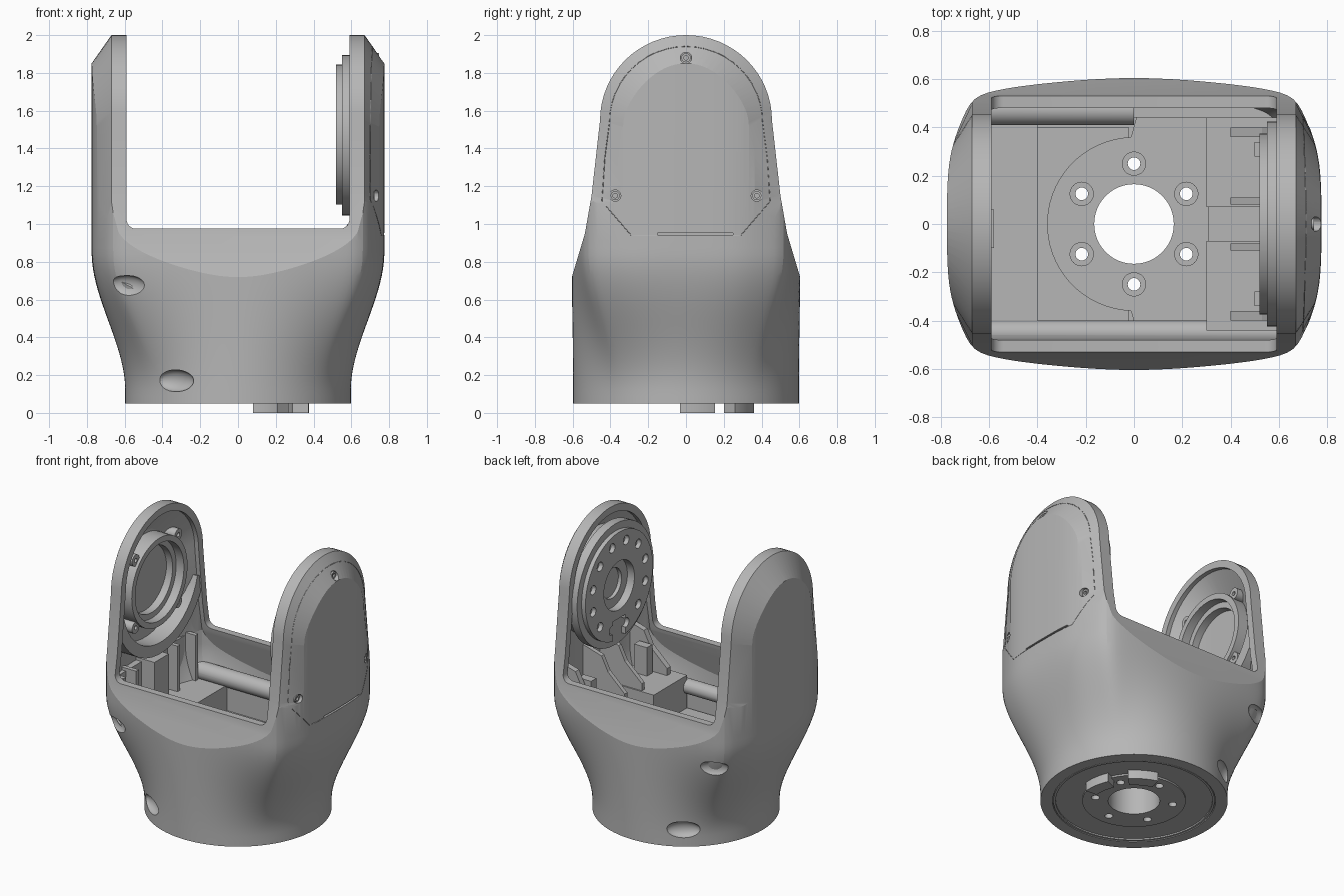
import bpy, bmesh
from math import sin, cos, pi, radians, sqrt
from mathutils import Matrix

if "Cube" in bpy.data.objects:
    bpy.data.objects.remove(bpy.data.objects["Cube"])

grey = bpy.data.materials.new("cast grey")
grey.use_nodes = True
grey.diffuse_color = (0.47, 0.47, 0.47, 1)
grey.node_tree.nodes["Principled BSDF"].inputs["Base Color"].default_value = grey.diffuse_color


def finish(name, bm):
    bmesh.ops.recalc_face_normals(bm, faces=bm.faces)
    mesh = bpy.data.meshes.new(name)
    bm.to_mesh(mesh)
    bm.free()
    mesh.materials.append(grey)
    obj = bpy.data.objects.new(name, mesh)
    bpy.context.collection.objects.link(obj)
    return obj


def loft(name, rings, closed=False):
    bm = bmesh.new()
    rows = [[bm.verts.new(p) for p in ring] for ring in rings]
    n = len(rows[0])
    for a, b in zip(rows, rows[1:] + (rows[:1] if closed else [])):
        for i in range(n):
            j = (i + 1) % n
            bm.faces.new((a[i], a[j], b[j], b[i]))
    if not closed:
        bm.faces.new(rows[0])
        bm.faces.new(rows[-1])
    return finish(name, bm)


def place(u, v, w, axis):
    return {"x": (w, u, v), "y": (u, w, v), "z": (u, v, w)}[axis]


def prism(name, pts, axis, a, b):
    return loft(name, [[place(u, v, w, axis) for u, v in pts] for w in (a, b)])


def arc(r, a0=0, a1=360, n=48, c=(0, 0)):
    full = a1 - a0 == 360
    steps = [radians(a0 + (a1 - a0) * i / (n if full else n - 1)) for i in range(n)]
    return [(c[0] + r * cos(t), c[1] + r * sin(t)) for t in steps]


def cyl(name, axis, c, r, a, b, n=48):
    return prism(name, arc(r, n=n, c=c), axis, a, b)


def tube(name, axis, c, r0, r1, a, b):
    spec = [(r0, a), (r1, a), (r1, b), (r0, b)]
    return loft(name, [[place(u, v, w, axis) for u, v in arc(r, c=c)] for r, w in spec], True)


def sector(name, axis, c, r0, r1, a0, a1, a, b):
    pts = arc(r1, a0, a1, 20, c) + arc(r0, a1, a0, 20, c)
    return prism(name, pts, axis, a, b)


def box(name, x0, x1, y0, y1, z0, z1):
    return prism(name, [(x0, y0), (x1, y0), (x1, y1), (x0, y1)], "z", z0, z1)


def boolean(target, cutter, op="DIFFERENCE", keep=False):
    mod = target.modifiers.new("cut", "BOOLEAN")
    mod.operation, mod.object, mod.solver = op, cutter, "EXACT"
    bpy.context.view_layer.objects.active = target
    bpy.ops.object.modifier_apply(modifier=mod.name)
    if not keep:
        bpy.data.objects.remove(cutter)


def side_profile(sides, centre, a, b, t):
    """Arched side outline, symmetric in y, inset by t."""
    right = [(y - t, z) for y, z in sides]
    top = [((a - t) * cos(k * pi / 32), centre + (b - t) * sin(k * pi / 32)) for k in range(33)]
    return right + top + [(-y, z) for y, z in reversed(right)]


def top_radius(c, d):
    """Polar radius of the upper section: bowed front, bevelled corner, flat side, softly joined."""
    c, d = abs(c), abs(d)
    bowed = 1.21 / (d + sqrt(d * d + .382 * c * c))
    bevel = .2098 / (.23 * c + .105 * d)
    flat = .775 / max(c, .01)
    return sum(r ** -30 for r in (bowed, bevel, flat)) ** (-1 / 30)


def shell_solid(name, t, z0):
    """Flared round-to-square body trimmed by the arched fork outline."""
    wide = side_profile([(.62, -.05), (.61, .7), (.535, .95), (.5, 1.15)], 1.55, .455, .45, t)
    flat = side_profile([(.62, -.05), (.61, .7), (.42, .9), (.29, 1.1)], 1.5, .29, .35, t)
    ends = [(-.775 + t, flat), (-.67 + t, wide), (.67 - t, wide), (.775 - t, flat)]
    fork = loft("fork_trim", [[(x, y, z) for y, z in p] for x, p in ends])
    rings = []
    for k in range(25):
        z = z0 + (.95 - z0) * k / 24 if k < 24 else 2.2
        s = min(max((z - .12) / .73, 0), 1)
        s = s * s * (3 - 2 * s)
        ring = []
        for i in range(180):
            c, d = cos(i * pi / 90), sin(i * pi / 90)
            r = .597 * (1 - s) + top_radius(c, d) * s - t
            ring.append((r * c, r * d, z))
        rings.append(ring)
    body = loft(name, rings)
    boolean(body, fork, "INTERSECT")
    return body


# Outer housing: U-shaped opening and hollow inside
FLOOR = .45
housing = shell_solid("housing", 0, .05)
slot = ([(.59, 2.3), (-.59, 2.3)] + arc(.05, 180, 270, 8, (-.54, 1.025))
        + arc(.05, 270, 360, 8, (.54, 1.025)))
boolean(housing, prism("slot", slot, "y", -1, 1))
boolean(housing, shell_solid("cavity", .05, FLOOR))

# Shallow scoops for the side bolts, mirrored front to back
for s in (1, -1):
    for x, y, z, ang, depth in [(-.59, .525, .67, 114, .04), (-.33, .5, .17, 123, .045)]:
        bm = bmesh.new()
        m = (Matrix.Translation((x, s * y, z)) @ Matrix.Rotation(radians(s * ang), 4, "Z")
             @ Matrix.Diagonal((depth, .11, .058, 1)))
        bmesh.ops.create_uvsphere(bm, u_segments=32, v_segments=16, radius=1, matrix=m)
        boolean(housing, finish("scoop", bm))

# Cover seam laid on the outer arm, traced onto the surface
bpy.context.view_layer.update()
half = [(0, .94), (.29, .94), (.445, 1.12), (.43, 1.35)]
outline = half + [(.405 * cos(k * pi / 24), 1.54 + .4 * sin(k * pi / 24)) for k in range(25)]
outline += [(-y, z) for y, z in reversed(half[1:])]
path = []
for (y0, z0), (y1, z1) in zip(outline, outline[1:] + outline[:1]):
    for k in range(6):
        hit, p, _, _ = housing.ray_cast((2, y0 + (y1 - y0) * k / 6, z0 + (z1 - z0) * k / 6), (-1, 0, 0))
        if hit:
            path.append(p.copy())
curve = bpy.data.curves.new("cover_seam", "CURVE")
curve.dimensions, curve.bevel_depth, curve.bevel_resolution = "3D", .002, 0
spline = curve.splines.new("POLY")
spline.points.add(len(path) - 1)
for pt, p in zip(spline.points, path):
    pt.co = (*p, 1)
spline.use_cyclic_u = True
curve.materials.append(grey)
bpy.context.collection.objects.link(bpy.data.objects.new("cover_seam", curve))

# Cover screws and pry slot
for y, z in [(0, 1.88), (.375, 1.15), (-.375, 1.15)]:
    x = housing.ray_cast((2, y, z), (-1, 0, 0))[1].x
    boolean(housing, cyl("bore", "x", (y, z), .03, x - .02, 1, 24))
    tube("cover_screw", "x", (y, z), .012, .024, x - .025, x - .008)
boolean(housing, box("pry_slot", .755, .9, -.15, .25, .94, .952))

# Floor plates with a stepped, D-shaped centre
floor_plate = box("floor_plate", -.41, -.02, -.4, .4, .42, .47)
d_shape = arc(.36, 92, 268, 32) + [(.01, -.44), (.31, -.44), (.31, .44), (.01, .44)]
centre_plate = prism("centre_plate", d_shape, "z", .42, .5)
bosses = arc(.25, 30, 390, 6)
for p in bosses:
    tube("bolt_boss", "z", p, .026, .05, .49, .515)

# Base underside recess, hub and through holes
boolean(housing, tube("base_recess", "z", (0, 0), .33, .52, 0, .062))
cutters = [cyl("bore", "z", (0, 0), .165, -.1, 1)]
cutters += [cyl("hole", "z", p, .0265, -.1, 1, 18) for p in bosses]
for c in cutters:
    for part in (housing, floor_plate, centre_plate):
        boolean(part, c, keep=True)
    bpy.data.objects.remove(c)
tube("base_ring", "z", (0, 0), .5, .515, .052, .07)
for a0, a1 in [(44, 74), (-5, 24)]:
    sector("base_key", "z", (0, 0), .29, .375, a0, a1, 0, .08)

# Parts reaching into the walls are listed here and trimmed to the shell later
HUB = (0, 1.47)
inside = []

# Long rounded rails along front and back walls, shelf beneath the right arm
inside += [cyl("back_rail", "x", (.47, .67), .06, -.72, 0, 32),
           cyl("front_rail", "x", (-.45, .65), .05, -.72, .7, 32),
           box("back_ledge", 0, .75, .44, .6, .44, .6),
           box("front_ledge", -.75, .75, -.6, -.45, .44, .65),
           box("back_wall_ledge", -.75, 0, .45, .6, .44, .66),
           box("right_shelf", -.75, -.4, -.6, .6, .44, .63)]

# Brackets under the output flange
rib = [(.4, .6), (.75, .6), (.75, 1.05), (.58, 1.0), (.53, .9), (.4, .78)]
for s in (1, -1):
    for name, near, far in [("shelf", .07, .44), ("rib", .08, .11), ("outer_rib", .36, .4)]:
        y0, y1 = sorted((s * near, s * far))
        if name == "shelf":
            inside.append(box("bracket_shelf", .3, .75, y0, y1, .44, .73))
        else:
            inside.append(prism("bracket_" + name, rib, "y", y0, y1))
    box("bracket_lug", .5, .6, s * .31 - .03, s * .31 + .03, .7, .93)

# Bearing seat, collar and ribs inside the right arm
inside += [tube("bearing_seat", "x", HUB, .27, .31, -.74, -.61),
           tube("bearing_step", "x", HUB, .23, .28, -.74, -.67),
           sector("lower_collar", "x", HUB, .42, .5, 195, 345, -.74, -.6),
           box("arm_post", -.74, -.58, -.1, .06, .6, .95),
           box("arm_web", -.74, -.68, -.45, .45, .44, .93)]
for y in (-.4, -.26, .2, .4):
    inside.append(box("arm_rib", -.74, -.6, y - .015, y + .015, .44, .95))
for a in (45, 135, 225, 315):
    inside.append(tube("seat_lug", "x", arc(.335, a, a + 360, 1, HUB)[0], .014, .04, -.74, -.63))

# Mount of the output flange on the left arm
inside.append(cyl("flange_mount", "x", HUB, .37, .6, .74))
trim = shell_solid("trim", .03, .3)
for part in inside:
    boolean(part, trim, "INTERSECT", keep=True)
bpy.data.objects.remove(trim)

# Output flange with its bolt circle
tube("flange_back", "x", HUB, .17, .425, .55, .61)
flange = tube("flange", "x", HUB, .17, .375, .52, .58)
boolean(flange, box("gap", .4, .565, -.07, .07, 1, 1.24))
for p in arc(.3, 15, 375, 12, HUB):
    boolean(flange, cyl("hole", "x", p, .032, .4, .57, 20))
tube("flange_core", "x", HUB, .105, .175, .575, .61)

# Smooth curved surfaces, keep the machined edges crisp
bpy.ops.object.select_all(action="DESELECT")
for obj in bpy.context.collection.objects:
    if obj.type == "MESH" and grey.name in obj.data.materials:
        obj.select_set(True)
        bpy.context.view_layer.objects.active = obj
bpy.ops.object.shade_smooth_by_angle(angle=radians(14))
